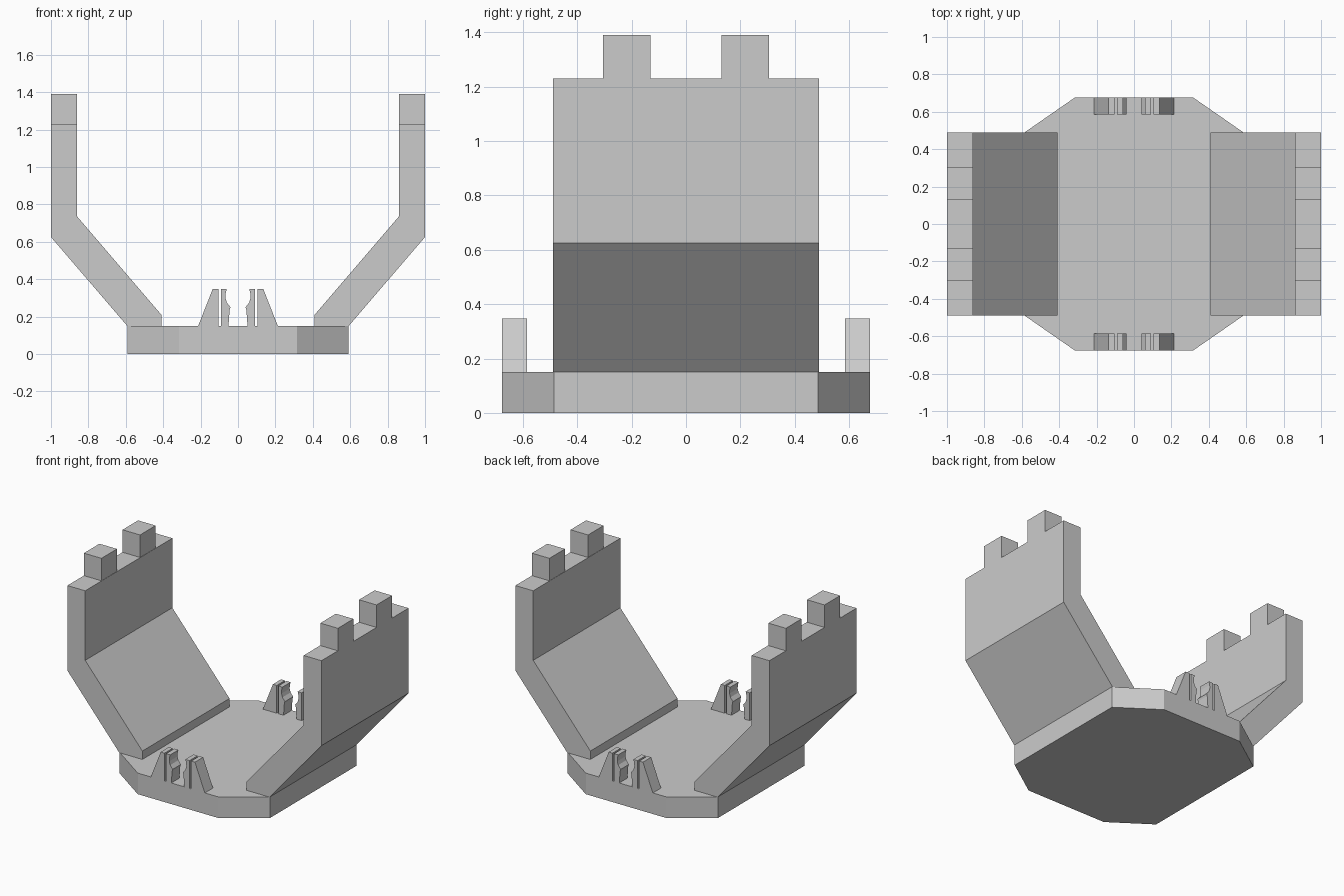
import bpy
import bmesh

cube = bpy.data.objects.get("Cube")
if cube:
    bpy.data.objects.remove(cube, do_unlink=True)

grey = bpy.data.materials.new("light grey")
colour = (0.6, 0.6, 0.6, 1)
grey.diffuse_color = colour
grey.use_nodes = True
grey.node_tree.nodes["Principled BSDF"].inputs["Base Color"].default_value = colour


def prism(name, outline, start, end, axis):
    """Extrude a flat outline along y (outline in x, z) or z (outline in x, y)."""
    bm = bmesh.new()
    if axis == "y":
        points = [(a, start, b) for a, b in outline]
        step = (0, end - start, 0)
    else:
        points = [(a, b, start) for a, b in outline]
        step = (0, 0, end - start)
    face = bm.faces.new([bm.verts.new(p) for p in points])
    cap = bmesh.ops.extrude_face_region(bm, geom=[face])["geom"]
    moved = [v for v in cap if isinstance(v, bmesh.types.BMVert)]
    bmesh.ops.translate(bm, verts=moved, vec=step)
    bmesh.ops.recalc_face_normals(bm, faces=bm.faces[:])
    mesh = bpy.data.meshes.new(name)
    bm.to_mesh(mesh)
    bm.free()
    mesh.materials.append(grey)
    obj = bpy.data.objects.new(name, mesh)
    bpy.context.collection.objects.link(obj)
    return obj


def flip(outline, side):
    return [(side * a, b) for a, b in outline]


BASE_TOP = 0.15
CLIP_TOP = 0.348

# Eight-sided base plate
quarter = [(0.592, 0.485), (0.315, 0.677)]
half = quarter + [(-x, y) for x, y in reversed(quarter)]
prism("base_plate", half + [(-x, -y) for x, y in half], 0, BASE_TOP, "z")

# Bent arm, and the two halves of a spring clip
arm = [(0.41, BASE_TOP), (0.41, 0.21), (0.86, 0.735), (0.86, 1.23),
       (1, 1.23), (1, 0.625), (0.592, BASE_TOP)]
wedge = [(0.213, BASE_TOP), (0.135, CLIP_TOP), (0.105, CLIP_TOP), (0.105, BASE_TOP)]
finger = [(0.092, BASE_TOP), (0.092, CLIP_TOP), (0.06, CLIP_TOP), (0.066, 0.325),
          (0.067, 0.3), (0.06, 0.275), (0.048, 0.26), (0.04, 0.25),
          (0.045, 0.235), (0.051, BASE_TOP)]
tooth = [(0.862, 1.23), (1, 1.23), (1, 1.39), (0.862, 1.39)]

for side, label in ((1, "left"), (-1, "right")):
    prism(label + "_arm", flip(arm, side), -0.49, 0.49, "y")
    for end, place in ((-1, "front"), (1, "back")):
        tag = place + "_" + label
        prism(tag + "_tooth", flip(tooth, side), end * 0.13, end * 0.305, "y")
        prism(tag + "_clip_wedge", flip(wedge, side), end * 0.585, end * 0.677, "y")
        prism(tag + "_clip_finger", flip(finger, side), end * 0.585, end * 0.677, "y")
